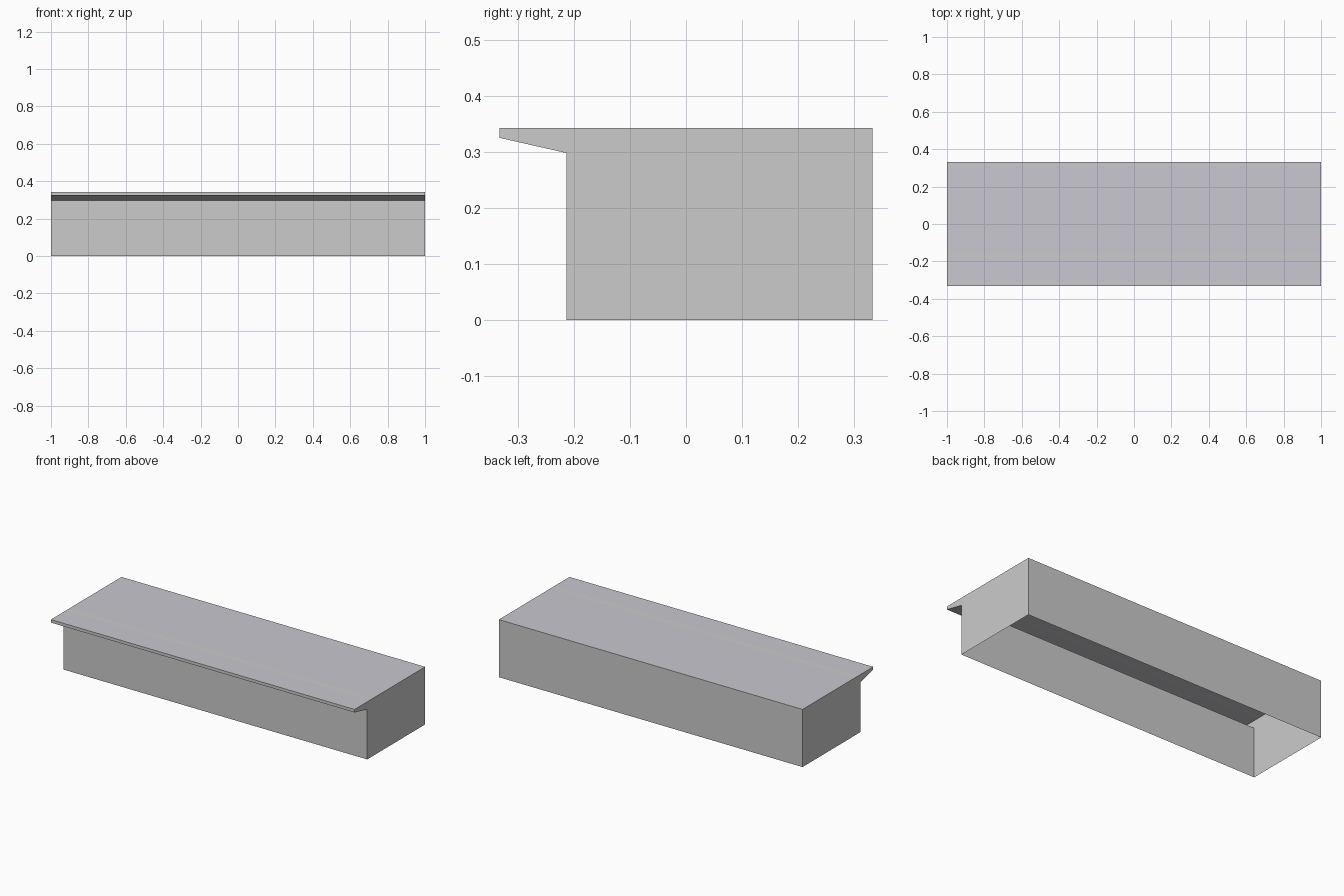
import bpy, bmesh

if "Cube" in bpy.data.objects:
    bpy.data.objects.remove(bpy.data.objects["Cube"])

HALF = 1.0      # half length along x
TOP = 0.343     # deck height


def material(name, rgb):
    m = bpy.data.materials.new(name)
    m.diffuse_color = (*rgb, 1)
    m.use_nodes = True
    m.node_tree.nodes["Principled BSDF"].inputs["Base Color"].default_value = m.diffuse_color
    return m


def add_object(name, bm, mat=None):
    me = bpy.data.meshes.new(name)
    bm.to_mesh(me)
    bm.free()
    ob = bpy.data.objects.new(name, me)
    bpy.context.collection.objects.link(ob)
    if mat:
        me.materials.append(mat)
    return ob


def deck_strips(name, bands, mat):
    """Flat full-length strips of deck between pairs of y values."""
    bm = bmesh.new()
    for y0, y1 in bands:
        bm.faces.new([bm.verts.new((x, y, TOP)) for x, y in
                      ((-HALF, y0), (HALF, y0), (HALF, y1), (-HALF, y1))])
    return add_object(name, bm, mat)


# Platform shell: side profile swept along x, open underneath and on top
profile = [(0.332, 0), (0.332, TOP), (-0.332, TOP), (-0.332, 0.325),
           (-0.213, 0.298), (-0.213, 0)]
bm = bmesh.new()
left = [bm.verts.new((-HALF, y, z)) for y, z in profile]
right = [bm.verts.new((HALF, y, z)) for y, z in profile]
for i in range(len(profile) - 1):
    if i != 1:  # the deck is made of separate strips
        bm.faces.new((left[i], left[i + 1], right[i + 1], right[i]))
bm.faces.new(left[::-1])
bm.faces.new(right)
# Face outwards: back wall and lip follow the profile direction
bm.normal_update()
for f in bm.faces:
    c, n = f.calc_center_median(), f.normal
    out = n.x * c.x if abs(n.x) > 0.5 else n.y * c.y
    if out < 0:
        f.normal_flip()
add_object("platform_walls", bm)

# Paved deck either side of the painted safety line
paving = material("paving", (0.58, 0.58, 0.63))
paint = material("line_paint", (0.8, 0.8, 0.78))
deck_strips("deck_paving", [(-0.332, -0.188), (-0.155, 0.332)], paving)
deck_strips("safety_line", [(-0.188, -0.155)], paint)
